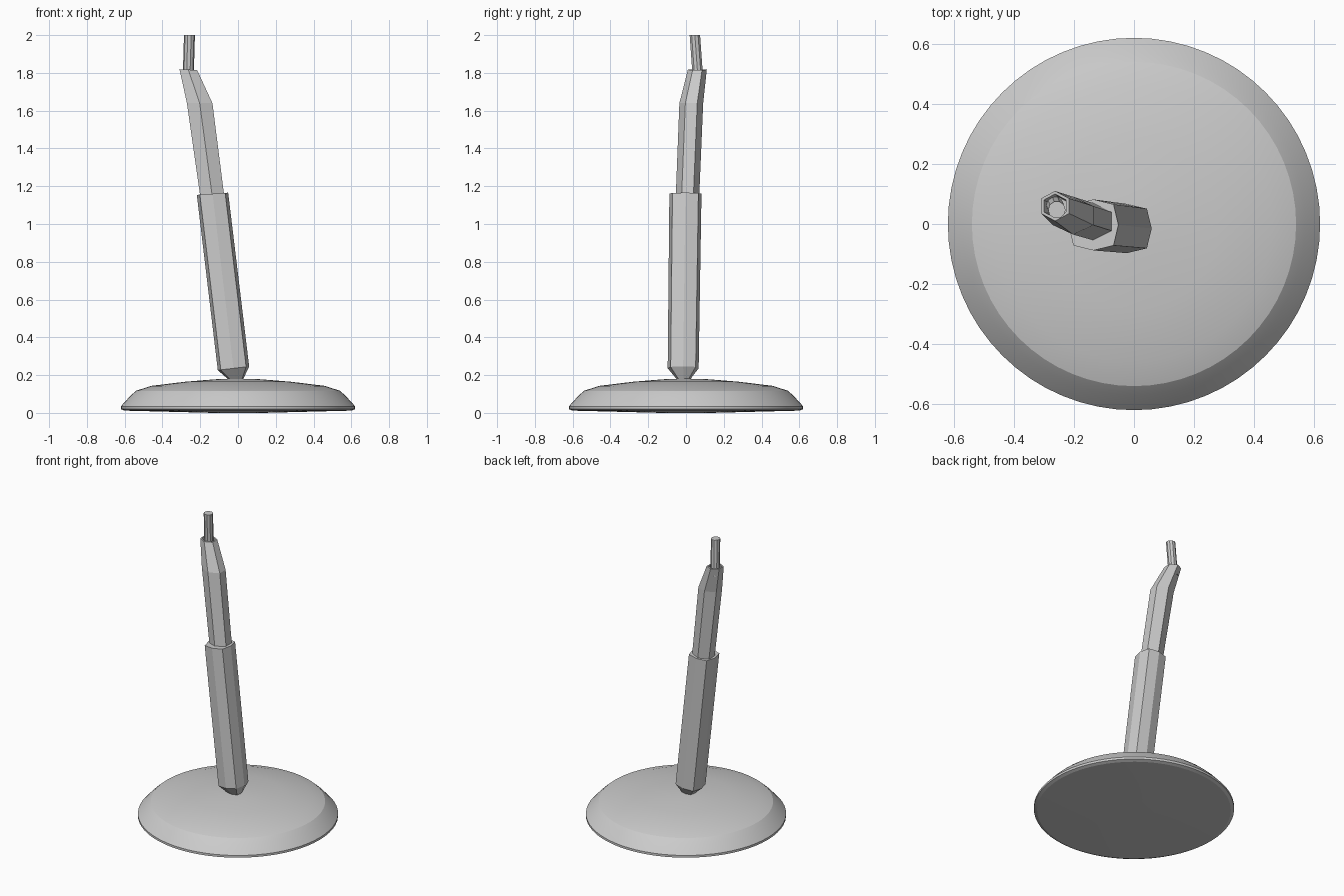
import bpy, bmesh, math

if "Cube" in bpy.data.objects:
    bpy.data.objects.remove(bpy.data.objects["Cube"])


def loft(name, section, rings, smooth=False):
    """Skin rings (x, y, z, scale_x, scale_y, slope) around a cross-section."""
    bm = bmesh.new()
    loops = []
    for cx, cy, cz, sx, sy, slope in rings:
        loops.append([bm.verts.new((cx + u * sx, cy + v * sy, cz + u * sx * slope))
                      for u, v in section])
    n = len(section)
    for a, b in zip(loops, loops[1:]):
        for i in range(n):
            j = (i + 1) % n
            bm.faces.new((a[i], a[j], b[j], b[i]))
    bm.faces.new(loops[0][::-1])
    bm.faces.new(loops[-1])
    bmesh.ops.recalc_face_normals(bm, faces=bm.faces)
    mesh = bpy.data.meshes.new(name)
    bm.to_mesh(mesh)
    bm.free()
    obj = bpy.data.objects.new(name, mesh)
    bpy.context.collection.objects.link(obj)
    if smooth:
        bpy.ops.object.select_all(action='DESELECT')
        obj.select_set(True)
        bpy.context.view_layer.objects.active = obj
        bpy.ops.object.shade_smooth_by_angle(angle=math.radians(20))
    return obj


def ngon(n, start=0.0):
    return [(math.cos(start + i * math.tau / n), math.sin(start + i * math.tau / n))
            for i in range(n)]


# Shallow domed round base
base_profile = [(0.13, 0), (0.60, 0.012), (0.62, 0.02), (0.62, 0.035), (0.57, 0.09),
                (0.54, 0.117), (0.46, 0.143), (0.28, 0.165), (0.12, 0.178), (0.02, 0.181)]
loft("base", ngon(64), [(0, 0, z, r, r, 0) for r, z in base_profile], smooth=True)

# Tilted holder sleeve with a squarish eight-sided section and tapered foot
squarish = [(x * (1.14 if i % 2 else 1), y * (1.14 if i % 2 else 1))
            for i, (x, y) in enumerate(ngon(8))]
loft("holder_sleeve", squarish, [
    (-0.008, -0.013, 0.175, 0.036, 0.033, 0.12),
    (-0.024, -0.015, 0.236, 0.083, 0.082, 0.12),
    (-0.135, -0.003, 1.16, 0.083, 0.085, 0.07)])

# Six-sided pen body, bending and narrowing to an open socket at the top
loft("pen_body", ngon(6, math.pi / 6), [
    (-0.130, 0.006, 1.10, 0.073, 0.062, 0),
    (-0.203, 0.028, 1.64, 0.078, 0.063, 0),
    (-0.263, 0.060, 1.817, 0.054, 0.050, -0.05),
    (-0.263, 0.060, 1.817, 0.043, 0.040, -0.05),
    (-0.250, 0.053, 1.775, 0.040, 0.036, 0)])

# Writing tip rod
loft("pen_tip", ngon(10), [
    (-0.264, 0.064, 1.76, 0.029, 0.029, 0),
    (-0.257, 0.047, 2.0, 0.029, 0.029, 0)], smooth=False)
